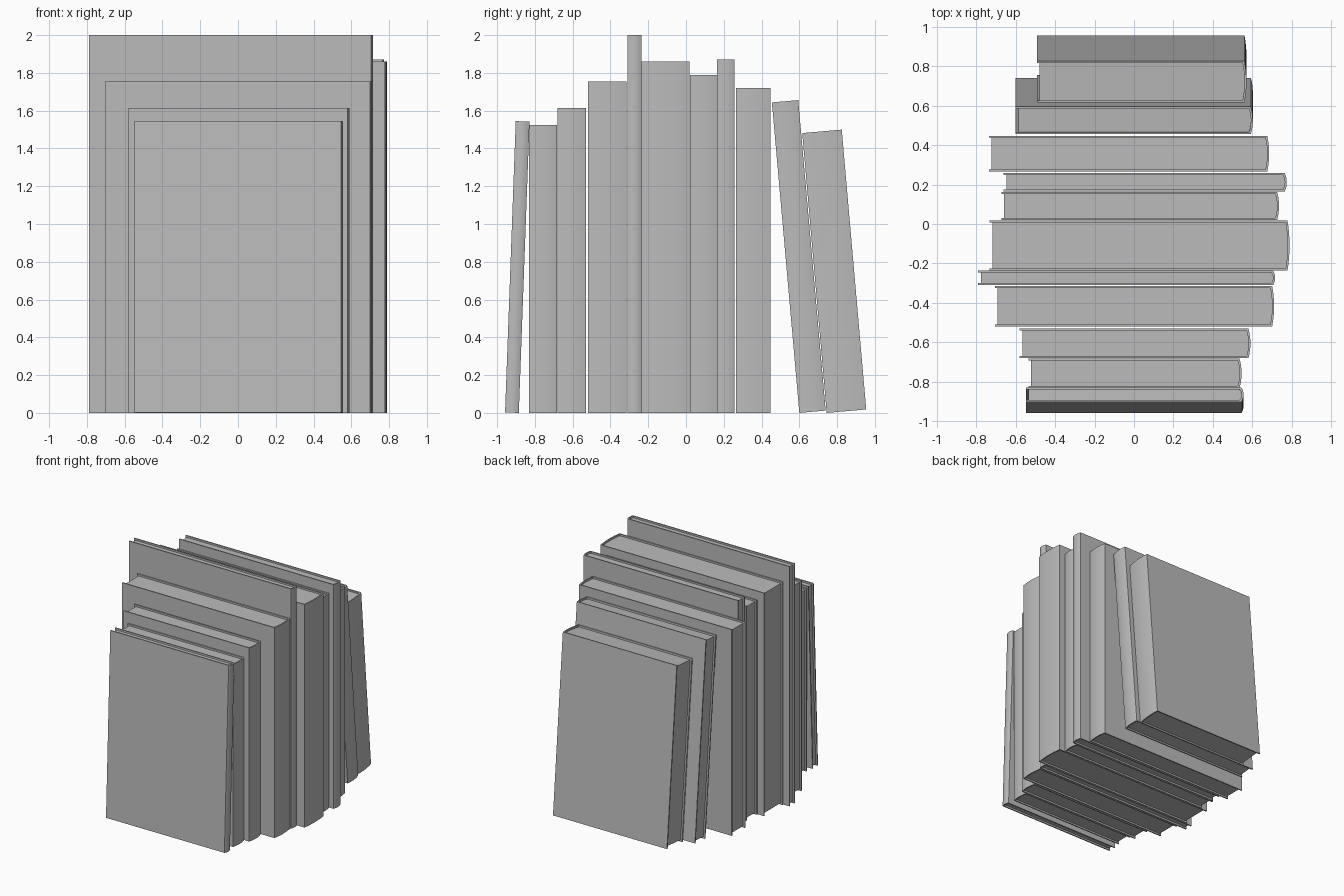
import bpy, bmesh, math
from mathutils import Matrix

cube = bpy.data.objects.get("Cube")
if cube:
    bpy.data.objects.remove(cube)

COVER = 0.01     # board thickness
INSET = 0.014    # page block set back from the cover edges
BULGE = 0.01     # how far the spine rounds outward
ARC = 8          # segments across the spine

grey = bpy.data.materials.new("plain grey")
grey.use_nodes = True
grey.diffuse_color = (0.5, 0.5, 0.5, 1)
grey.node_tree.nodes["Principled BSDF"].inputs["Base Color"].default_value = (0.5, 0.5, 0.5, 1)


def spine_arc(x, y0, y1):
    """Points of a shallow outward curve from y0 to y1."""
    points = []
    for i in range(ARC + 1):
        t = i / ARC
        points.append((x + BULGE * (1 - (2 * t - 1) ** 2), y0 + (y1 - y0) * t))
    return points


def prism(name, outline, z0, z1, placement):
    """Extrude a flat outline upward."""
    bm = bmesh.new()
    face = bm.faces.new([bm.verts.new((x, y, z0)) for x, y in outline])
    top = bmesh.ops.extrude_face_region(bm, geom=[face])["geom"]
    moved = [v for v in top if isinstance(v, bmesh.types.BMVert)]
    bmesh.ops.translate(bm, verts=moved, vec=(0, 0, z1 - z0))
    bmesh.ops.recalc_face_normals(bm, faces=bm.faces)
    bm.transform(placement)
    mesh = bpy.data.meshes.new(name)
    bm.to_mesh(mesh)
    bm.free()
    mesh.materials.append(grey)
    obj = bpy.data.objects.new(name, mesh)
    bpy.context.collection.objects.link(obj)
    bpy.ops.object.select_all(action="DESELECT")
    obj.select_set(True)
    bpy.context.view_layer.objects.active = obj
    bpy.ops.object.shade_smooth_by_angle(angle=math.radians(30))


def book(number, y0, y1, height, x0, x1, lean=0):
    """A wrapped cover with rounded spine, and a recessed page block.
    A leaning book pivots on the bottom edge it rests on."""
    thick = y1 - y0
    pivot = y1 if lean < 0 else y0
    a, b = y0 - pivot, y1 - pivot
    placement = Matrix.Translation((0, pivot, 0)) @ Matrix.Rotation(math.radians(lean), 4, "X")
    outer = spine_arc(x1, a, b)
    inner = spine_arc(x1 - COVER, a + COVER, b - COVER)
    cover = [(x0, a)] + outer + [(x0, b), (x0, b - COVER)] + inner[::-1] + [(x0, a + COVER)]
    prism(f"book_{number}_cover", cover, 0, height, placement)
    page_x = x0 + INSET
    pages = [(page_x, a + COVER)] + inner + [(page_x, b - COVER)]
    prism(f"book_{number}_pages", pages, INSET, height - INSET, placement)


# Row of books: y start, y end, height, fore edge x, spine x, lean in degrees
books = [
    (-0.958, -0.885, 1.543, -0.548, 0.545, -2.1),
    (-0.83, -0.682, 1.525, -0.535, 0.535),
    (-0.68, -0.53, 1.615, -0.58, 0.58),
    (-0.52, -0.315, 1.755, -0.705, 0.70),
    (-0.31, -0.236, 2.0, -0.79, 0.705),
    (-0.235, 0.018, 1.86, -0.732, 0.778),
    (0.02, 0.163, 1.79, -0.672, 0.725),
    (0.165, 0.258, 1.87, -0.66, 0.764),
    (0.265, 0.447, 1.72, -0.735, 0.675),
    (0.60, 0.74, 1.65, -0.60, 0.592, 5.05),
    (0.745, 0.955, 1.487, -0.492, 0.56, 5.0),
]
for i, spec in enumerate(books, 1):
    book(i, *spec)
